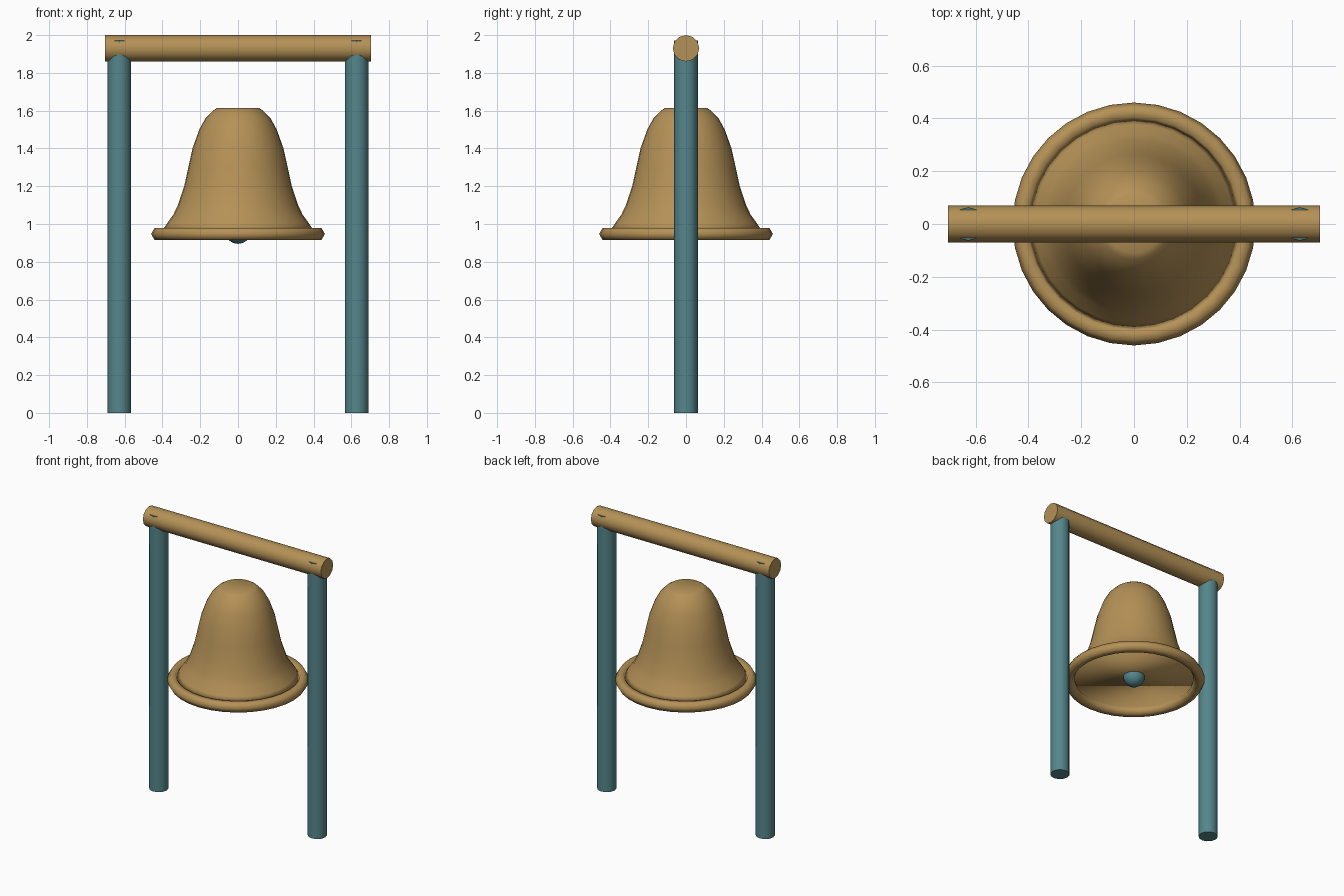
import bpy, bmesh, math
from mathutils import Matrix

cube = bpy.data.objects.get("Cube")
if cube:
    bpy.data.objects.remove(cube, do_unlink=True)


def material(name, rgb):
    mat = bpy.data.materials.new(name)
    mat.use_nodes = True
    color = (*rgb, 1)
    mat.diffuse_color = color
    mat.node_tree.nodes["Principled BSDF"].inputs["Base Color"].default_value = color
    return mat


bronze = material("warm_bronze", (0.46, 0.285, 0.095))
teal = material("muted_teal", (0.09, 0.24, 0.26))


def finish(name, bm, mat, angle=60):
    bmesh.ops.recalc_face_normals(bm, faces=bm.faces)
    mesh = bpy.data.meshes.new(name)
    bm.to_mesh(mesh)
    bm.free()
    mesh.materials.append(mat)
    obj = bpy.data.objects.new(name, mesh)
    bpy.context.collection.objects.link(obj)
    bpy.ops.object.select_all(action="DESELECT")
    bpy.context.view_layer.objects.active = obj
    obj.select_set(True)
    if angle:
        bpy.ops.object.shade_smooth_by_angle(angle=math.radians(angle))
    else:
        bpy.ops.object.shade_smooth()
    return obj


def rod(name, radius, length, matrix, mat):
    bm = bmesh.new()
    bmesh.ops.create_cone(bm, cap_ends=True, segments=12, radius1=radius,
                          radius2=radius, depth=length, matrix=matrix)
    return finish(name, bm, mat)


def lathe(name, profile, mat, closed=False, angle=60, segments=32):
    """Revolve (radius, height) points; open profiles get end caps."""
    bm = bmesh.new()
    rings = []
    for r, z in profile:
        rings.append([bm.verts.new((r * math.cos(a), r * math.sin(a), z))
                      for a in (math.tau * i / segments for i in range(segments))])
    pairs = list(zip(rings, rings[1:]))
    if closed:
        pairs.append((rings[-1], rings[0]))
    for low, high in pairs:
        for i in range(segments):
            j = (i + 1) % segments
            bm.faces.new((low[i], low[j], high[j], high[i]))
    if not closed:
        bm.faces.new(rings[0])
        bm.faces.new(rings[-1])
    return finish(name, bm, mat, angle)


# Frame: two posts whose tops pass into a round crossbeam
for side, x in (("left", 0.628), ("right", -0.628)):
    rod(side + "_post", 0.0625, 1.972, Matrix.Translation((x, 0, 0.986)), teal)
rod("crossbeam", 0.07, 1.41,
    Matrix.Translation((0, 0, 1.93)) @ Matrix.Rotation(math.pi / 2, 4, "Y"), bronze)

# Bell body: flared, solid, softly shaded
lathe("bell_body", [(0.4, 0.965), (0.378, 1.0), (0.342, 1.05), (0.318, 1.1),
                    (0.285, 1.2), (0.263, 1.3), (0.241, 1.4), (0.205, 1.5),
                    (0.172, 1.56), (0.133, 1.6), (0.11, 1.615)],
      bronze, angle=0)

# Rim: six-sided ring around the mouth
lathe("bell_rim", [(0.4225 + 0.0375 * math.cos(math.tau * i / 6),
                    0.9475 + 0.0375 * math.sin(math.tau * i / 6)) for i in range(6)],
      bronze, closed=True, angle=75)

# Clapper: ball half sunk into the underside
bm = bmesh.new()
bmesh.ops.create_uvsphere(bm, u_segments=20, v_segments=12, radius=0.07,
                          matrix=Matrix.Translation((0, 0, 0.965)))
finish("clapper", bm, teal)
